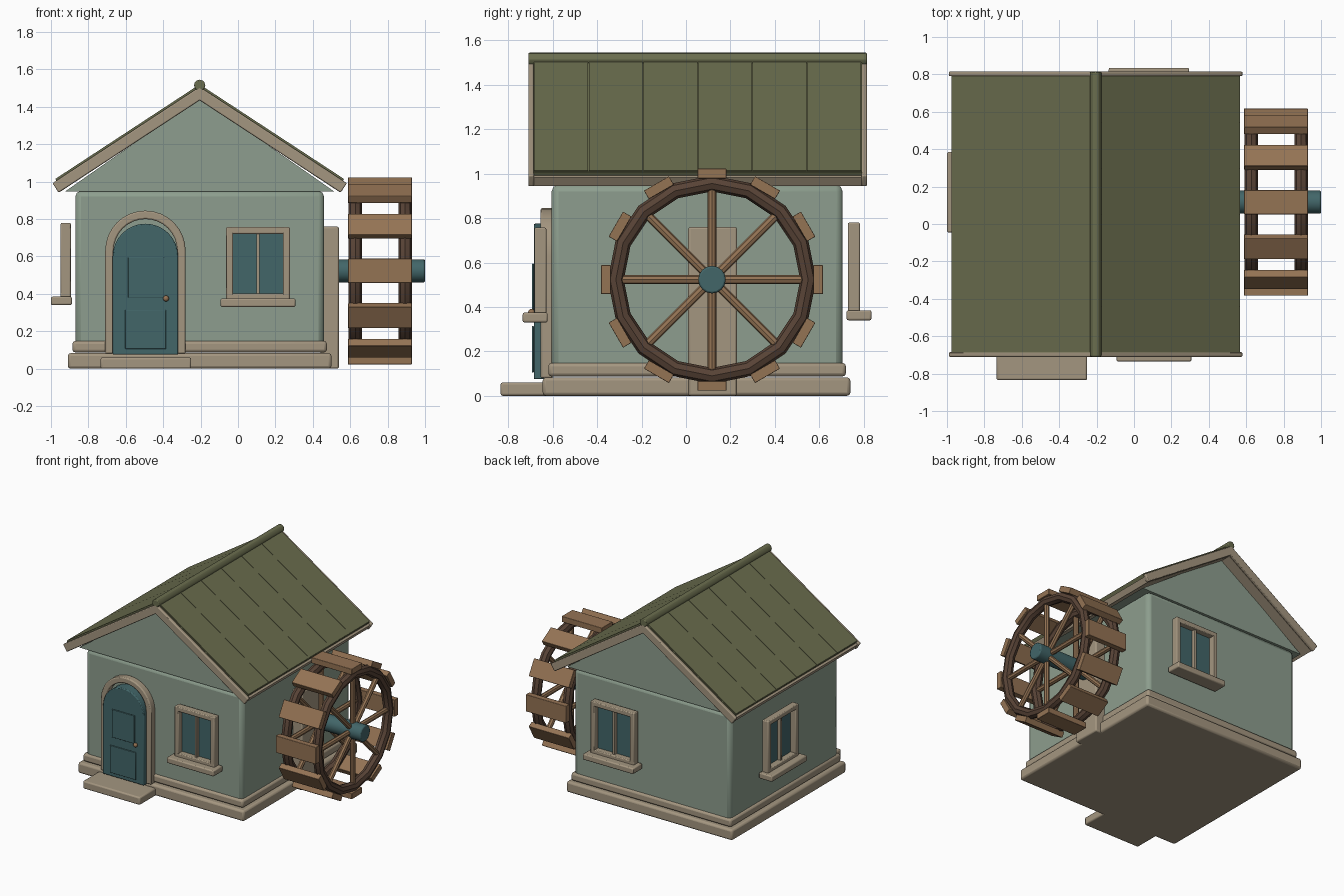
import bpy, bmesh
from math import sin, cos, pi, radians, atan
from mathutils import Matrix, Vector

if "Cube" in bpy.data.objects:
    bpy.data.objects.remove(bpy.data.objects["Cube"])


def material(name, *rgb):
    color = [(c / 255 / 12.92 if c < 11 else ((c / 255 + 0.055) / 1.055) ** 2.4) for c in rgb] + [1]
    m = bpy.data.materials.new(name)
    m.use_nodes = True
    m.diffuse_color = color
    m.node_tree.nodes["Principled BSDF"].inputs["Base Color"].default_value = color
    return m


SAGE = material("sage wall", 141, 158, 142)
TAN = material("tan trim", 164, 150, 128)
OLIVE = material("olive roof", 106, 109, 78)
TEAL = material("teal paint", 66, 102, 105)
WOOD = material("light wood", 148, 115, 84)
DARK = material("dark wood", 88, 67, 54)


def finish(name, bm, mat, bevel=0.0, segments=2):
    bmesh.ops.recalc_face_normals(bm, faces=bm.faces)
    mesh = bpy.data.meshes.new(name)
    bm.to_mesh(mesh)
    bm.free()
    mesh.materials.append(mat)
    ob = bpy.data.objects.new(name, mesh)
    bpy.context.collection.objects.link(ob)
    bpy.ops.object.select_all(action="DESELECT")
    ob.select_set(True)
    bpy.context.view_layer.objects.active = ob
    bpy.ops.object.shade_smooth_by_angle(angle=radians(30))
    if bevel:
        mod = ob.modifiers.new("soft edges", "BEVEL")
        mod.width = bevel
        mod.segments = segments
        mod.limit_method = "ANGLE"
        mod.angle_limit = radians(35)
    return ob


def box(name, x, y, z, mat, bevel=0.008, matrix=Matrix()):
    """Box from (min, max) pairs."""
    bm = bmesh.new()
    bmesh.ops.create_cube(bm, size=1)
    for v in bm.verts:
        v.co = matrix @ Vector([(r[0] + r[1]) / 2 + c * (r[1] - r[0]) for r, c in zip((x, y, z), v.co)])
    return finish(name, bm, mat, bevel)


def prism(name, points, y, mat, bevel=0.0):
    """Extrude an x-z profile along y."""
    bm = bmesh.new()
    face = bm.faces.new([bm.verts.new((px, y[0], pz)) for px, pz in points])
    new = bmesh.ops.extrude_face_region(bm, geom=[face])["geom"]
    bmesh.ops.translate(bm, verts=[v for v in new if isinstance(v, bmesh.types.BMVert)],
                        vec=(0, y[1] - y[0], 0))
    return finish(name, bm, mat, bevel)


def rod(name, a, b, radius, mat, sides=12, bevel=0.0):
    a, b = Vector(a), Vector(b)
    bm = bmesh.new()
    turn = (b - a).to_track_quat("Z", "Y").to_matrix().to_4x4()
    bmesh.ops.create_cone(bm, cap_ends=True, segments=sides, radius1=radius, radius2=radius,
                          depth=(b - a).length, matrix=Matrix.Translation((a + b) / 2) @ turn)
    return finish(name, bm, mat, bevel)


# House body and stepped foundation
CX = -0.205
box("walls", (-0.87, 0.46), (-0.605, 0.705), (0.1, 0.95), SAGE, 0.03)
box("foundation_base", (-0.91, 0.5), (-0.645, 0.74), (0, 0.083), TAN, 0.015)
box("foundation_ledge", (-0.885, 0.475), (-0.62, 0.72), (0.087, 0.148), TAN, 0.015)
box("door_step", (-0.735, -0.25), (-0.835, -0.6), (0, 0.06), TAN, 0.01)
box("wheel_pier", (0.44, 0.54), (0.01, 0.23), (0, 0.76), TAN, 0.01)
prism("gable", [(CX - 0.72, 0.947), (CX + 0.72, 0.947), (CX, 1.45)], (-0.608, 0.708), SAGE)

# Roof layers
SLOPE = 0.655


def chevron(name, apex, half, thick, y, mat, bevel=0.0):
    a = atan(SLOPE)
    end = apex - half * SLOPE
    low = (half - thick * sin(a), end - thick * cos(a))
    pts = [(0, apex), (half, end), low, (0, apex - thick / cos(a)), (-low[0], low[1]), (-half, end)]
    return prism(name, [(CX + px, pz) for px, pz in pts], y, mat, bevel)


chevron("roof_deck", 1.488, 0.772, 0.045, (-0.687, 0.792), TAN)
chevron("roof_cover", 1.513, 0.77, 0.025, (-0.687, 0.792), OLIVE)
panels = 6
width = (0.79 + 0.685) / panels
for i in range(panels):
    y0 = -0.685 + i * width
    chevron("roof_panel", 1.52, 0.772, 0.02, (y0 + 0.0015, y0 + width - 0.0015), OLIVE)
for name, y in (("front", (-0.71, -0.685)), ("back", (0.79, 0.815))):
    chevron(name + "_bargeboard", 1.507, 0.787, 0.06, y, TAN, 0.006)
rod("ridge_cap", (CX, -0.71, 1.515), (CX, 0.815, 1.515), 0.03, OLIVE, 12, 0.006)

# Arched door
DX = -0.495


def arch(half, bottom, centre=0.63, steps=16):
    curve = [(DX + half * cos(pi * i / steps), centre + half * sin(pi * i / steps)) for i in range(steps + 1)]
    return [(DX + half, bottom)] + curve + [(DX - half, bottom)]


prism("door_frame", arch(0.215, 0.08) + arch(0.17, 0.08)[::-1], (-0.655, -0.6), TAN, 0.008)
prism("door", arch(0.175, 0.075, 0.6), (-0.685, -0.6), TEAL, 0.006)
box("upper_door_panel", (DX - 0.093, DX + 0.1), (-0.694, -0.685), (0.38, 0.595), TEAL, 0.003)
box("lower_door_panel", (DX - 0.108, DX + 0.11), (-0.694, -0.685), (0.105, 0.315), TEAL, 0.003)
bm = bmesh.new()
bmesh.ops.create_uvsphere(bm, u_segments=12, v_segments=8, radius=0.016,
                          matrix=Matrix.Translation((-0.385, -0.695, 0.375)))
finish("door_knob", bm, WOOD)


# Windows, built facing -y and turned onto each wall
def window(side, place, angle, half, z0, z1):
    m = Matrix.Translation(place) @ Matrix.Rotation(angle, 4, "Z")
    bar, deep = 0.036, (-0.078, -0.024)

    def part(name, x, y, z, mat, bevel=0.006):
        box(side + "_window_" + name, x, y, z, mat, bevel, m)

    part("glass", (-half + 0.01, half - 0.01), (-0.034, -0.026), (z0, z1 - 0.01), TEAL, 0)
    for s in (-1, 1):
        part("jamb", sorted((s * half, s * (half - bar))), deep, (z0, z1), TAN)
    part("head", (-half, half), deep, (z1 - bar, z1), TAN)
    part("bottom_rail", (-half, half), deep, (z0, z0 + bar), TAN)
    part("mullion", (-0.009, 0.009), (-0.06, -0.026), (z0, z1 - 0.01), TAN, 0.003)
    part("sill", (-half - 0.03, half + 0.03), (-0.13, -0.018), (z0 - 0.035, z0 + 0.01), TAN, 0.008)


window("front", (0.107, -0.605, 0), 0, 0.17, 0.365, 0.757)
window("back", (0.08, 0.705, 0), pi, 0.185, 0.375, 0.78)
window("left", (-0.87, 0.17, 0), -pi / 2, 0.185, 0.375, 0.78)

# Water wheel
WY, WZ = 0.117, 0.523
hub = Matrix.Translation((0, WY, WZ))
rod("axle", (0.5, WY, WZ), (1.0, WY, WZ), 0.062, TEAL, 16, 0.008)
for x in (0.627, 0.893):
    bpy.ops.mesh.primitive_torus_add(major_segments=16, minor_segments=8, major_radius=0.433,
                                     minor_radius=0.036, location=(x, WY, WZ), rotation=(0, pi / 2, 0))
    rim = bpy.context.object
    rim.name = "wheel_rim"
    rim.data.materials.append(DARK)
    bpy.ops.object.shade_smooth_by_angle(angle=radians(30))
    for i in range(8):
        a = i * pi / 4
        rod("wheel_spoke", (x, WY + 0.04 * cos(a), WZ + 0.04 * sin(a)),
            (x, WY + 0.43 * cos(a), WZ + 0.43 * sin(a)), 0.02, WOOD, 8)
for i in range(12):
    box("wheel_paddle", (0.588, 0.93), (-0.065, 0.065), (0.456, 0.5), WOOD, 0.003,
        hub @ Matrix.Rotation(i * pi / 6, 4, "X"))
